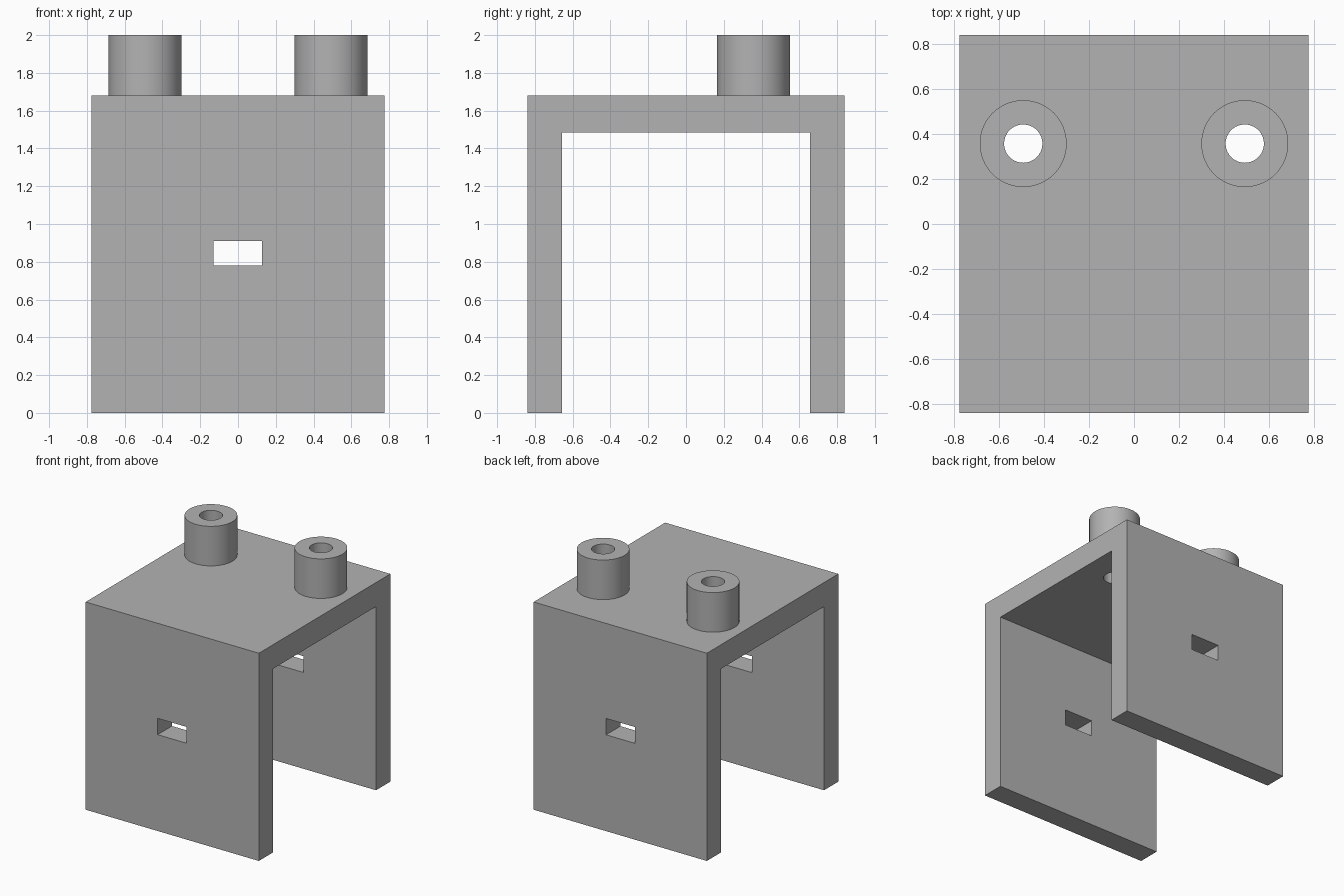
import bpy
import bmesh
import math
from mathutils import Matrix

cube = bpy.data.objects.get("Cube")
if cube:
    bpy.data.objects.remove(cube, do_unlink=True)

HALF_X, HALF_Y = 0.775, 0.84
DECK_TOP, DECK_BOTTOM = 1.68, 1.485
INNER_Y = 0.657
BOSS_X, BOSS_Y, BOSS_R, BORE_R = 0.492, 0.357, 0.193, 0.085
SEGMENTS = 64

grey = bpy.data.materials.new("plain grey")
grey.use_nodes = True
colour = (0.45, 0.45, 0.45, 1)
grey.diffuse_color = colour
grey.node_tree.nodes["Principled BSDF"].inputs["Base Color"].default_value = colour


def make_object(name, bm):
    bmesh.ops.recalc_face_normals(bm, faces=bm.faces)
    mesh = bpy.data.meshes.new(name)
    bm.to_mesh(mesh)
    bm.free()
    mesh.materials.append(grey)
    obj = bpy.data.objects.new(name, mesh)
    bpy.context.collection.objects.link(obj)
    return obj


def cylinder(name, x, radius, bottom, top):
    bm = bmesh.new()
    place = Matrix.Translation((x, BOSS_Y, (bottom + top) / 2))
    bmesh.ops.create_cone(bm, cap_ends=True, segments=SEGMENTS, radius1=radius,
                          radius2=radius, depth=top - bottom, matrix=place)
    return make_object(name, bm)


def box(name, centre, size):
    bm = bmesh.new()
    bmesh.ops.create_cube(bm, size=1, matrix=Matrix.Translation(centre) @ Matrix.Diagonal((*size, 1)))
    return make_object(name, bm)


def combine(target, tool, operation):
    mod = target.modifiers.new(operation.lower(), "BOOLEAN")
    mod.operation = operation
    mod.solver = "EXACT"
    mod.object = tool
    bpy.context.view_layer.objects.active = target
    bpy.ops.object.modifier_apply(modifier=mod.name)
    bpy.data.objects.remove(tool, do_unlink=True)


# Channel: inverted U profile extruded across the width
profile = [(-HALF_Y, 0), (-HALF_Y, DECK_TOP), (HALF_Y, DECK_TOP), (HALF_Y, 0),
           (INNER_Y, 0), (INNER_Y, DECK_BOTTOM), (-INNER_Y, DECK_BOTTOM), (-INNER_Y, 0)]
bm = bmesh.new()
section = bm.faces.new([bm.verts.new((-HALF_X, y, z)) for y, z in profile])
extruded = bmesh.ops.extrude_face_region(bm, geom=[section], use_keep_orig=True)
moved = [v for v in extruded["geom"] if isinstance(v, bmesh.types.BMVert)]
bmesh.ops.translate(bm, verts=moved, vec=(2 * HALF_X, 0, 0))
bracket = make_object("bracket", bm)

# Hollow bosses on the deck, bored right through it
for x in (-BOSS_X, BOSS_X):
    combine(bracket, cylinder("boss", x, BOSS_R, DECK_TOP - 0.1, 2), "UNION")
    combine(bracket, cylinder("bore", x, BORE_R, DECK_BOTTOM - 0.2, 2.2), "DIFFERENCE")

# Slot through both side walls
combine(bracket, box("slot", (-0.002, 0, 0.845), (0.258, 2, 0.132)), "DIFFERENCE")

# Smooth the round walls, keep the hard edges
bpy.ops.object.select_all(action="DESELECT")
bracket.select_set(True)
bpy.context.view_layer.objects.active = bracket
bpy.ops.object.shade_smooth_by_angle(angle=math.radians(30))
